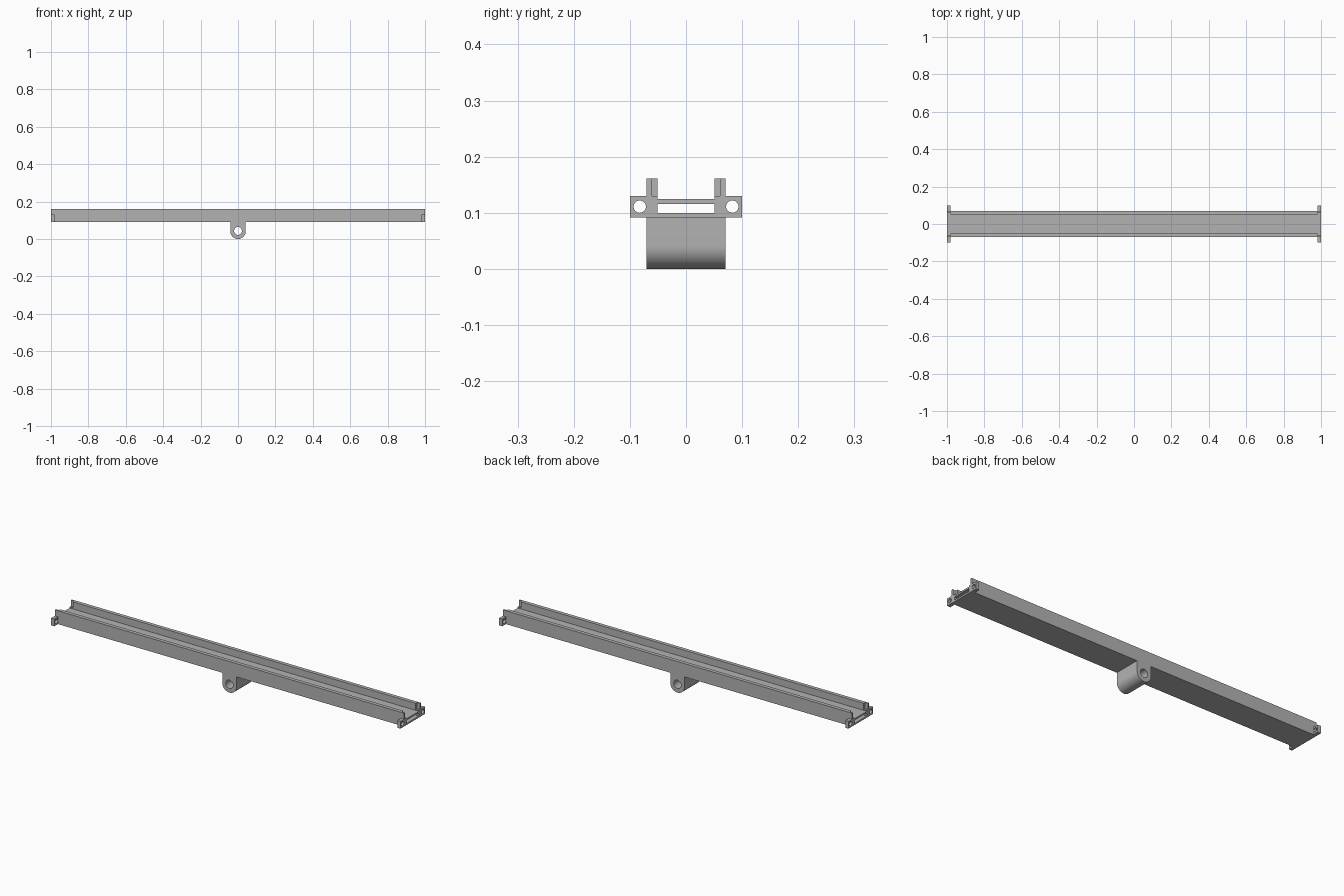
import bpy, bmesh
from math import pi, sin, cos
from mathutils import Vector

cube = bpy.data.objects.get("Cube")
if cube:
    bpy.data.objects.remove(cube, do_unlink=True)

# Single grey material
grey = bpy.data.materials.new("plain grey")
grey.use_nodes = True
colour = (0.45, 0.45, 0.45, 1)
grey.diffuse_color = colour
grey.node_tree.nodes["Principled BSDF"].inputs["Base Color"].default_value = colour

BOTTOM, TOP, EAR_TOP = 0.092, 0.161, 0.13
WALL_OUT, WALL_IN, WALL_MID = 0.07, 0.051, 0.061
DECK = 0.1245
EAR_THICK = 0.018


def prism(name, points, start, end, axis):
    """Extrude a 2D outline along x (points are y, z) or y (points are x, z)."""
    bm = bmesh.new()
    place = (lambda p: (start, p[0], p[1])) if axis == "x" else (lambda p: (p[0], start, p[1]))
    face = bm.faces.new([bm.verts.new(place(p)) for p in points])
    out = bmesh.ops.extrude_face_region(bm, geom=[face])
    shift = Vector((end - start, 0, 0)) if axis == "x" else Vector((0, end - start, 0))
    bmesh.ops.translate(bm, vec=shift, verts=[g for g in out["geom"] if isinstance(g, bmesh.types.BMVert)])
    bmesh.ops.recalc_face_normals(bm, faces=bm.faces)
    mesh = bpy.data.meshes.new(name)
    bm.to_mesh(mesh)
    bm.free()
    obj = bpy.data.objects.new(name, mesh)
    bpy.context.collection.objects.link(obj)
    mesh.materials.append(grey)
    return obj


def rect(a0, a1, b0, b1):
    return [(a0, b0), (a1, b0), (a1, b1), (a0, b1)]


def arc(ca, cb, r, start, end, steps):
    return [(ca + r * cos(start + (end - start) * i / steps),
             cb + r * sin(start + (end - start) * i / steps)) for i in range(steps + 1)]


def circle(ca, cb, r):
    return arc(ca, cb, r, 0, 2 * pi, 32)[:-1]


def activate(obj):
    bpy.ops.object.select_all(action="DESELECT")
    obj.select_set(True)
    bpy.context.view_layer.objects.active = obj


def cut(obj, cutter):
    mod = obj.modifiers.new("cut", "BOOLEAN")
    mod.operation, mod.solver, mod.object = "DIFFERENCE", "EXACT", cutter
    activate(obj)
    bpy.ops.object.modifier_apply(modifier=mod.name)
    bpy.data.objects.remove(cutter, do_unlink=True)


# Long channel rail: U profile with a hollow floor
half = [(WALL_OUT, BOTTOM), (WALL_OUT, TOP), (WALL_IN, TOP), (WALL_IN, DECK)]
profile = half + [(-y, z) for y, z in reversed(half)]
rail = prism("channel_rail", profile, -1, 1, "x")
cut(rail, prism("slot_cutter", rect(-WALL_IN, WALL_IN, 0.1, 0.116), -1.1, 1.1, "x"))

# Inner half of each wall steps back at both ends
for sx in (-1, 1):
    for sy in (-1, 1):
        notch = rect(sy * 0.04, sy * WALL_MID, EAR_TOP, 0.2)
        cut(rail, prism("notch_cutter", notch, sx * (1 - EAR_THICK), sx * 1.1, "x"))

# Drilled mounting ears at the four corners
for sx, end in ((-1, "right"), (1, "left")):
    for sy, side in ((-1, "front"), (1, "back")):
        ear = prism(f"mounting_ear_{side}_{end}", rect(sy * WALL_OUT, sy * 0.1, BOTTOM, EAR_TOP),
                    sx * (1 - EAR_THICK), sx, "x")
        cut(ear, prism("ear_hole_cutter", circle(sy * 0.0825, 0.111, 0.011), sx * 0.9, sx * 1.1, "x"))
        activate(ear)
        bpy.ops.object.shade_smooth_by_angle()

# Rounded pivot lug under the middle, bored front to back
R = 0.041
outline = [(R, BOTTOM)] + arc(0, R, R, 0, -pi, 32) + [(-R, BOTTOM)]
lug = prism("pivot_lug", outline, -WALL_OUT, WALL_OUT, "y")
cut(lug, prism("bore_cutter", circle(0, R + 0.002, 0.021), -0.2, 0.2, "y"))
activate(lug)
bpy.ops.object.shade_smooth_by_angle()
